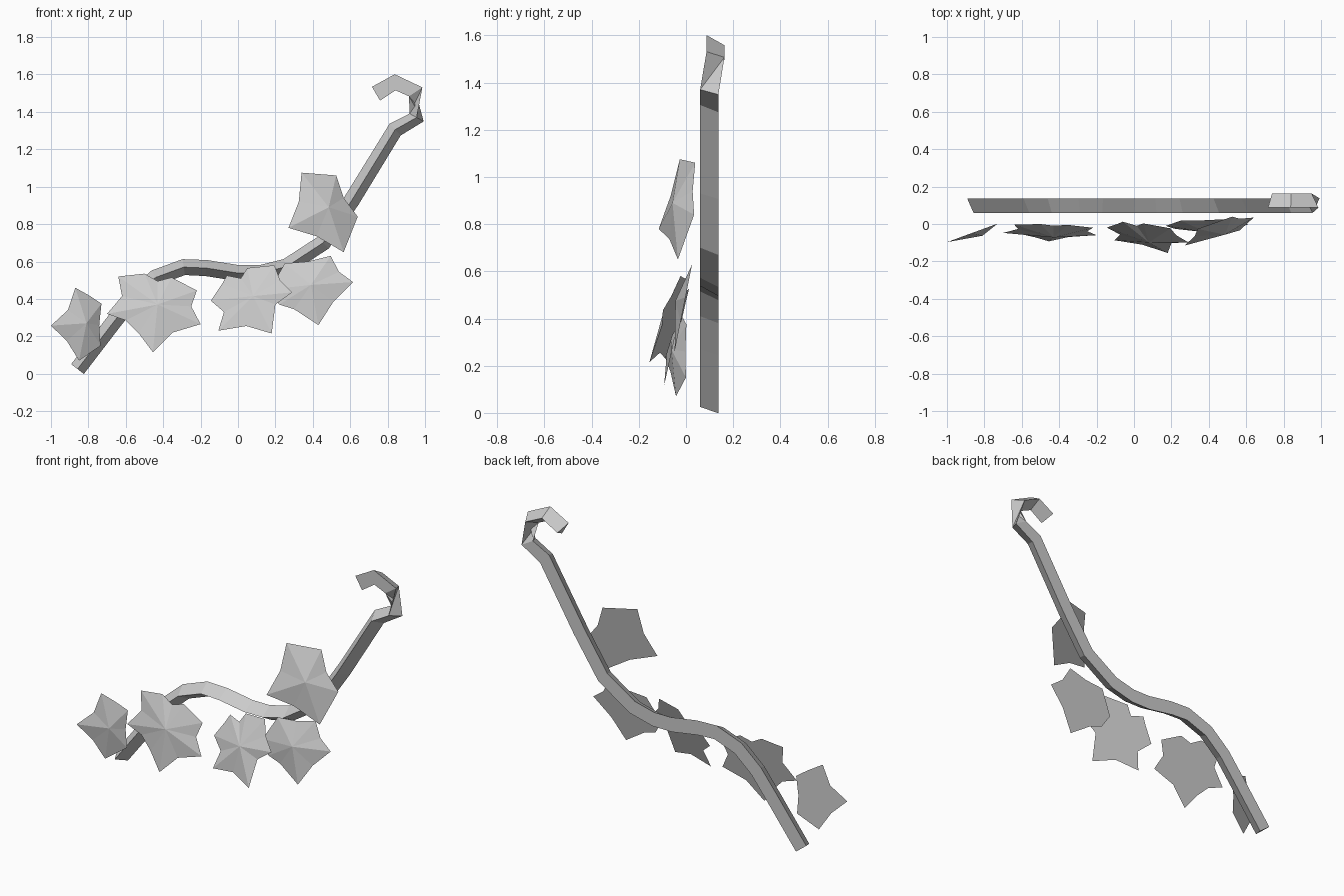
import bpy
import bmesh
from mathutils import Vector

default_cube = bpy.data.objects.get("Cube")
if default_cube:
    bpy.data.objects.remove(default_cube, do_unlink=True)

# One plain grey for the whole sprig
grey = bpy.data.materials.new("plain_grey")
grey.use_nodes = True
grey_value = (0.6, 0.6, 0.6, 1)
grey.diffuse_color = grey_value
grey.node_tree.nodes["Principled BSDF"].inputs["Base Color"].default_value = grey_value


def finish(name, bm):
    """Turn a bmesh into a flat-shaded object with outward normals."""
    bmesh.ops.recalc_face_normals(bm, faces=bm.faces)
    mesh = bpy.data.meshes.new(name)
    bm.to_mesh(mesh)
    bm.free()
    mesh.materials.append(grey)
    obj = bpy.data.objects.new(name, mesh)
    bpy.context.collection.objects.link(obj)
    return obj


def build_stem(name, path, curl_start, half_width):
    """Sweep a triangle along a path in the xz plane; the curl is turned over."""
    points = [Vector(p) for p in path]
    bm = bmesh.new()
    rings = []
    for i, point in enumerate(points):
        tangent = Vector((0, 0))
        if i > 0:
            tangent += (point - points[i - 1]).normalized()
        if i < len(points) - 1:
            tangent += (points[i + 1] - point).normalized()
        tangent.normalize()
        side = Vector((-tangent.y, tangent.x)) * half_width
        left, right = point + side, point - side
        if i < curl_start:      # ridge to the front, flat back
            corners = [(left, .137), (point, .06), (right, .137)]
        else:                   # flat front, ridge to the back
            corners = [(left, .087), (right, .087), (point, .163)]
        rings.append([bm.verts.new((p.x, y, p.y)) for p, y in corners])
    for i, (lower, upper) in enumerate(zip(rings, rings[1:])):
        for k in range(3):
            n = (k + 1) % 3
            if i + 1 == curl_start:     # twisted stretch uses triangles
                bm.faces.new((lower[k], lower[n], upper[n]))
                bm.faces.new((lower[k], upper[n], upper[k]))
            else:
                bm.faces.new((lower[k], lower[n], upper[n], upper[k]))
    bm.faces.new(rings[0])
    bm.faces.new(rings[-1])
    return finish(name, bm)


def build_leaf(name, outline, apex, bulge, tilt):
    """Flat-backed leaf on a tilted plane, with facets rising to an apex."""
    slope_x, slope_z, offset = tilt

    def on_plane(x, z):
        return Vector((x, slope_x * x + slope_z * z + offset, z))

    bm = bmesh.new()
    rim = [bm.verts.new(on_plane(x, z)) for x, z in outline]
    tip = bm.verts.new(on_plane(*apex) - Vector((0, bulge, 0)))
    for a, b in zip(rim, rim[1:] + rim[:1]):
        bm.faces.new((a, b, tip))
    bm.faces.new(rim)
    return finish(name, bm)


# Stem with a hooked end
build_stem("stem", [
    (-.858, .025), (-.67, .27), (-.56, .41), (-.44, .515), (-.29, .57),
    (-.17, .565), (0, .538), (.12, .538), (.26, .573), (.455, .70),
    (.61, .93), (.84, 1.305), (.955, 1.37), (.95, 1.507), (.84, 1.558),
    (.738, 1.497)], curl_start=13, half_width=.043)

# Leaves, from the low end of the stem upward
build_leaf("low_end_leaf", [
    (-.87, .46), (-.79, .415), (-.73, .375), (-.742, .26), (-.735, .15),
    (-.85, .07), (-.915, .175), (-1, .257), (-.91, .34)],
    apex=(-.81, .27), bulge=.035, tilt=(.365, 0, .268))

build_leaf("broad_leaf", [
    (-.64, .52), (-.5, .535), (-.43, .495), (-.355, .515), (-.22, .445),
    (-.25, .36), (-.2, .265), (-.35, .22), (-.455, .115), (-.53, .215),
    (-.6, .285), (-.7, .32), (-.62, .415)],
    apex=(-.43, .37), bulge=.035, tilt=(0, .22, -.118))

build_leaf("middle_leaf", [
    (.195, .58), (.225, .5), (.29, .435), (.2, .37), (.18, .215),
    (.045, .255), (-.105, .23), (-.075, .33), (-.145, .39), (-.085, .48),
    (-.06, .525), (.015, .51), (.05, .565)],
    apex=(.08, .415), bulge=.04, tilt=(-.22, .37, -.195))

build_leaf("rear_leaf", [
    (.495, .63), (.54, .545), (.615, .49), (.51, .385), (.43, .26),
    (.3, .345), (.22, .37), (.17, .45), (.25, .59), (.375, .6)],
    apex=(.39, .475), bulge=.04, tilt=(0, .2, -.1))

build_leaf("upper_leaf", [
    (.34, 1.075), (.525, 1.06), (.565, .94), (.64, .84), (.565, .65),
    (.42, .735), (.27, .78), (.325, .92)],
    apex=(.485, .89), bulge=.045, tilt=(.37, .215, -.383))
